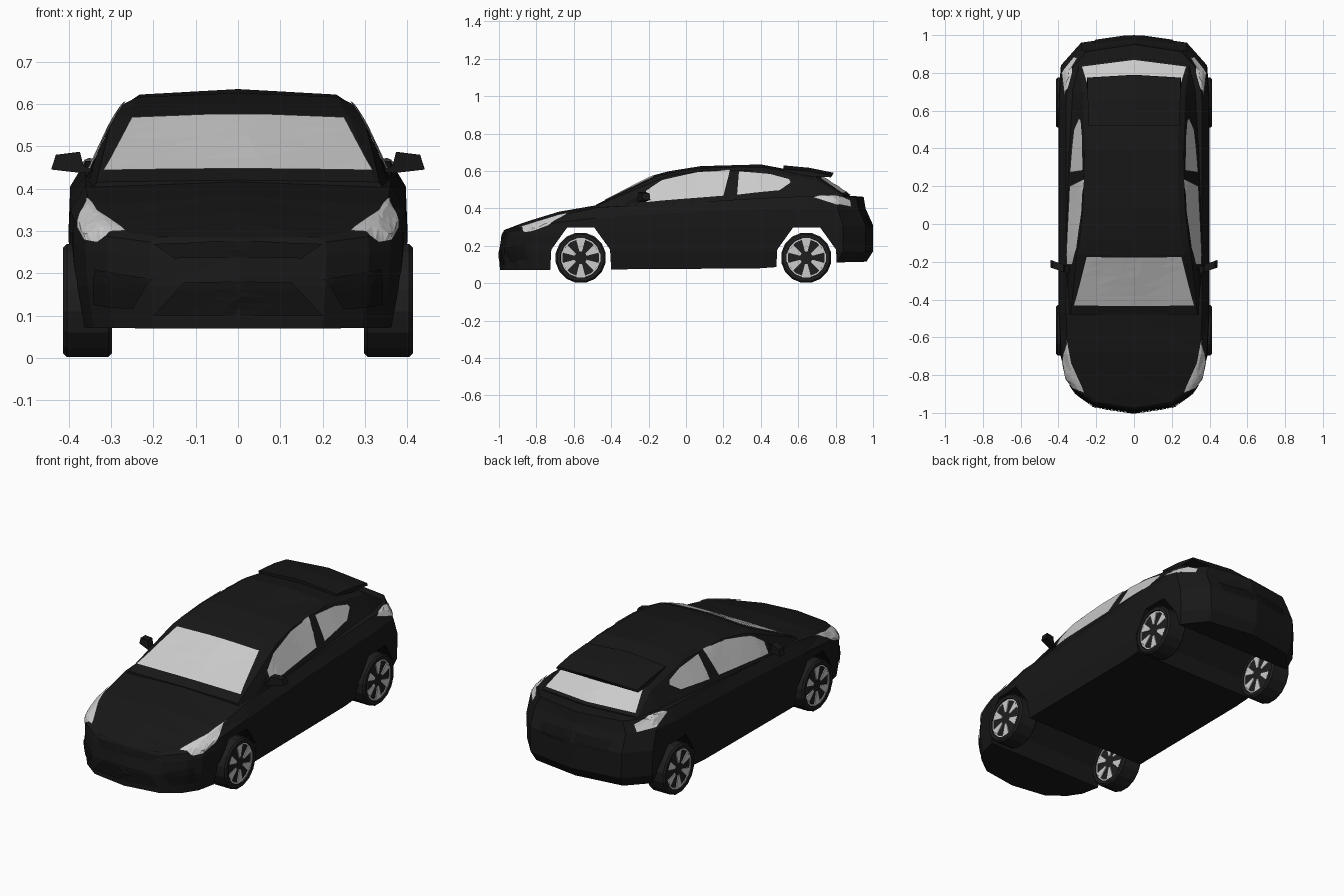
import bpy, bmesh, math
from mathutils import Vector
from mathutils.bvhtree import BVHTree

if "Cube" in bpy.data.objects:
    bpy.data.objects.remove(bpy.data.objects["Cube"])


def material(name, v):
    m = bpy.data.materials.new(name)
    m.diffuse_color = (v, v, v, 1)
    m.use_nodes = True
    m.node_tree.nodes["Principled BSDF"].inputs["Base Color"].default_value = m.diffuse_color
    return m


PAINT = material("black paint", 0.009)
RUBBER = material("rubber", 0.013)
TRIM = material("dark trim", 0.006)


def add(name, bm, mat=None, loc=(0, 0, 0), fix=True):
    if fix:
        bmesh.ops.recalc_face_normals(bm, faces=bm.faces[:])
    me = bpy.data.meshes.new(name)
    bm.to_mesh(me)
    ob = bpy.data.objects.new(name, me)
    ob.location = loc
    bpy.context.collection.objects.link(ob)
    if mat:
        me.materials.append(mat)
    return ob


def interp(y, pts):
    for (a, u), (b, v) in zip(pts, pts[1:]):
        if y <= b:
            return u + (v - u) * max(0, (y - a) / (b - a))
    return pts[-1][1]


def loft(sections, caps=False):
    """Skin half sections (last point on the centre line), mirrored in x."""
    bm = bmesh.new()
    rings = []
    for half in sections:
        full = list(half) + [(-x, y, z) for x, y, z in reversed(half[:-1])]
        rings.append([bm.verts.new(p) for p in full])
    n = len(rings[0])
    for r, q in zip(rings, rings[1:]):
        for i in range(n):
            j = (i + 1) % n
            bm.faces.new((r[i], r[j], q[j], q[i]))
    if caps:
        bm.faces.new(rings[0])
        bm.faces.new(rings[-1])
    bmesh.ops.remove_doubles(bm, verts=bm.verts[:], dist=1e-4)
    bmesh.ops.triangulate(bm, faces=bm.faces[:])
    bmesh.ops.recalc_face_normals(bm, faces=bm.faces[:])
    return bm


def prism(bm, pts, axis, lo, hi):
    """Extrude a 2D outline along x or y."""
    def at(p, d):
        return (d, p[0], p[1]) if axis == "x" else (p[0], d, p[1])
    a = [bm.verts.new(at(p, lo)) for p in pts]
    b = [bm.verts.new(at(p, hi)) for p in pts]
    bm.faces.new(a)
    bm.faces.new(b[::-1])
    for i in range(len(pts)):
        j = (i + 1) % len(pts)
        bm.faces.new((a[i], b[i], b[j], a[j]))


def panel(name, tree, pts, mat=None, both=True, off=0.005):
    """A thin panel snapped to the body surface."""
    for s in ((1, -1) if both else (1,)):
        bm = bmesh.new()
        bm.faces.new([bm.verts.new((x * s, y, z)) for x, y, z in pts])
        bmesh.ops.triangulate(bm, faces=bm.faces[:])
        bmesh.ops.subdivide_edges(bm, edges=bm.edges[:], cuts=4, use_grid_fill=True)
        for v in bm.verts:
            co, n, _, _ = tree.find_nearest(v.co)
            v.co = co + n * off
        bm.normal_update()
        for f in bm.faces:
            if f.normal.dot(tree.find_nearest(f.calc_center_median())[1]) < 0:
                f.normal_flip()
        add(name + ("" if not both else "_right" if s > 0 else "_left"), bm, mat, fix=False)


# Lower body: plan outline carried up through height rails
plan = [(0, -1), (.21, -.97), (.31, -.90), (.36, -.83), (.39, -.70), (.40, -.48), (.40, -.16),
        (.40, .08), (.40, .40), (.40, .68), (.387, .84), (.28, .96), (0, 1)]
rails = [  # width factor, front reach, rear reach, heights along y
    (.945, .995, .965, [(-1, .07), (.5, .08), (.8, .11), (1, .115)]),
    (.985, 1.0, 1.0, [(-1, .17), (1, .17)]),
    (1.0, .988, 1.0, [(-1, .24), (-.6, .28), (1, .31)]),
    (.99, .98, .96, [(-1, .268), (-.62, .34), (0, .38), (.8, .41), (1, .40)]),
    (.90, .975, .95, [(-1, .28), (-.9, .30), (-.62, .385), (-.45, .41), (0, .43), (.5, .46), (.75, .467), (1, .46)]),
    (0, .97, .945, [(-1, .285), (-.89, .326), (-.62, .406), (-.47, .42), (0, .44), (.9, .47), (1, .462)]),
]
sections = [[(x * w, y * (f if y < 0 else r), interp(y, zs)) for w, f, r, zs in rails] for x, y in plan]
bm = loft(sections)
body_tree = BVHTree.FromBMesh(bm)
body = add("body", bm, PAINT)

# Wheel arches cut across the whole width
for y in (-.563, .645):
    bm = bmesh.new()
    prism(bm, [(y - .163, -.1), (y - .163, .07), (y - .157, .18), (y - .073, .297),
               (y + .073, .297), (y + .157, .18), (y + .163, .07), (y + .163, -.1)], "x", -.6, .6)
    cutter = add("arch_cutter", bm)
    cutter.hide_render = True
    mod = body.modifiers.new("arch", "BOOLEAN")
    mod.operation = "DIFFERENCE"
    mod.solver = "EXACT"
    mod.object = cutter
    bpy.context.view_layer.objects.active = body
    bpy.ops.object.modifier_apply(modifier=mod.name)
    bpy.data.objects.remove(cutter)

# Cabin: belt, roof side, roof edge, roof centre at each station
cabin = [
    (-.48, (.350, .390), (.335, .413), (.325, .416), .420, 0),
    (-.16, (.362, .420), (.302, .548), (.262, .570), .578, -.01),
    (-.08, (.362, .420), (.288, .575), (.248, .590), .599, -.01),
    (.08, (.358, .425), (.270, .600), (.238, .616), .626, 0),
    (.40, (.350, .440), (.262, .602), (.232, .622), .635, 0),
    (.70, (.335, .450), (.272, .550), (.240, .568), .575, .02),
    (.845, (.305, .440), (.292, .462), (.280, .468), .472, .035),
]
bm = loft([[(*a[:1], y, a[1]), (b[0], y, b[1]), (c[0], y, c[1]), (0, y + bow, z)]
           for y, a, b, c, z, bow in cabin], caps=True)
cabin_tree = BVHTree.FromBMesh(bm)
add("cabin", bm, PAINT)

# Roof spoiler
add("spoiler", loft([[(.235, .52, .595), (.240, .52, .612), (0, .52, .630)],
                     [(.245, .66, .572), (.245, .66, .598), (0, .66, .617)],
                     [(.250, .775, .566), (.245, .775, .577), (0, .79, .590)]], caps=True), PAINT)

# Windows
panel("windscreen", cabin_tree, [(-.316, -.43, .44), (.316, -.43, .44), (.25, -.17, .56), (-.25, -.17, .56)], both=False)
panel("rear_window", cabin_tree, [(-.24, .72, .56), (.24, .72, .56), (.275, .83, .477), (0, .865, .48),
                                  (-.275, .83, .477)], both=False)


def side(outline):
    return [(.355 - (z - .43) * .55, y, z) for y, z in outline]


panel("front_side_window", cabin_tree, side([(-.214, .432), (.2, .465), (.235, .6), (.06, .588), (-.128, .545), (-.214, .49)]))
panel("rear_side_window", cabin_tree, side([(.273, .47), (.5, .497), (.56, .54), (.55, .558), (.45, .582), (.283, .594)]))
panel("quarter_window", cabin_tree, side([(-.34, .425), (-.235, .428), (-.235, .475)]), TRIM)

# Lamps
panel("headlight", body_tree, [(.357, -.61, .393), (.333, -.74, .357), (.262, -.89, .296),
                               (.316, -.85, .27), (.37, -.82, .28), (.385, -.74, .31)], off=.006)
panel("tail_light", body_tree, [(.365, .68, .458), (.345, .74, .48), (.305, .885, .447),
                                (.325, .89, .412), (.38, .80, .42)], off=.007)

# Grilles, fog lamp pockets and tailgate recess
panel("lower_grille", body_tree, [(-.2, -.97, .10), (.2, -.97, .10), (.127, -.985, .178), (-.127, -.985, .178)], TRIM, False)
panel("upper_grille", body_tree, [(-.15, -.97, .235), (.15, -.97, .235), (.2, -.96, .27), (-.2, -.96, .27)], TRIM, False)
panel("fog_pocket", body_tree, [(.2, -.965, .185), (.34, -.86, .21), (.345, -.85, .125), (.25, -.94, .115)], TRIM)
panel("tailgate_recess", body_tree, [(-.2, .98, .30), (.2, .98, .30), (.22, .97, .36), (-.22, .97, .36)], TRIM, False)

# Door mirrors
for s in (1, -1):
    bm = bmesh.new()
    prism(bm, [(s * .335, .44), (s * .365, .455), (s * .373, .487), (s * .43, .48), (s * .441, .445), (s * .37, .437)],
          "y", -.245, -.205)
    for v in bm.verts:
        v.co.y += (abs(v.co.x) - .4) * .35
    add("mirror_" + ("right" if s > 0 else "left"), bm, PAINT)


# Wheels: bevelled tyre with a dished face, pale rim ring and spokes
def polar(r, deg):
    a = math.radians(deg)
    return (r * math.cos(a), r * math.sin(a))


for y, end in ((-.563, "front"), (.643, "rear")):
    for s, hand in ((1, "right"), (-1, "left")):
        loc = (s * .355, y, .136)
        bm = bmesh.new()
        prism(bm, [polar(.136, 11.25 + 22.5 * i) for i in range(16)], "x", -.058, .058)
        bmesh.ops.recalc_face_normals(bm, faces=bm.faces[:])
        caps = [f for f in bm.faces if len(f.verts) > 4]
        rims = list({e for f in caps for e in f.edges})
        bmesh.ops.bevel(bm, geom=rims, offset=.009, segments=1, affect="EDGES")
        bm.normal_update()
        caps = [f for f in bm.faces if len(f.verts) > 4]
        bmesh.ops.inset_individual(bm, faces=caps, thickness=.018, depth=0)
        bmesh.ops.inset_individual(bm, faces=caps, thickness=.002, depth=-.01)
        add(f"{end}_tyre_{hand}", bm, RUBBER, loc)
        bm = bmesh.new()
        for i in range(16):
            a = 11.25 + 22.5 * i
            prism(bm, [polar(.099, a), polar(.107, a), polar(.107, a + 22.5), polar(.099, a + 22.5)], "x", -.053, .053)
        for i in range(6):
            a = 30 + 60 * i
            prism(bm, [polar(.034, a - 12), polar(.1, a - 14), polar(.1, a + 14), polar(.034, a + 12)], "x", -.053, .053)
        add(f"{end}_rim_{hand}", bm, None, loc)
